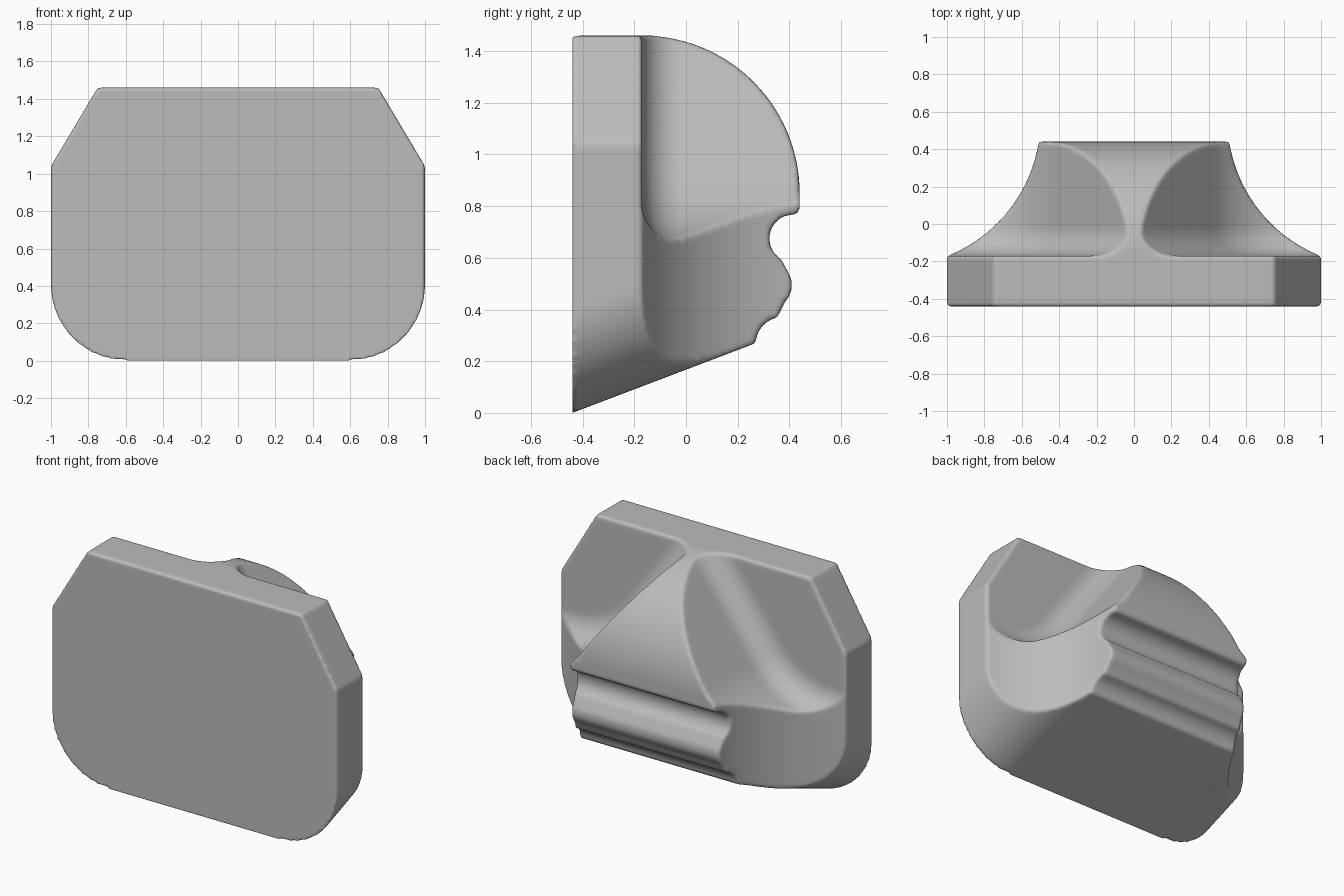
import bpy
import bmesh
from math import sin, cos, pi, radians

cube = bpy.data.objects.get("Cube")
if cube:
    bpy.data.objects.remove(cube, do_unlink=True)

FRONT, PLATE, SLOPE = -0.44, -0.17, 0.38


def arc(cx, cy, r, start, end, n=32):
    """Points on an arc, angles in degrees."""
    steps = [radians(start + (end - start) * i / n) for i in range(n + 1)]
    return [(cx + r * cos(a), cy + r * sin(a)) for a in steps]


def loft(name, rings):
    """Closed solid through rings with equal point counts."""
    bm = bmesh.new()
    loops = [[bm.verts.new(p) for p in ring] for ring in rings]
    n = len(loops[0])
    for a, b in zip(loops, loops[1:]):
        for i in range(n):
            j = (i + 1) % n
            bm.faces.new((a[i], a[j], b[j], b[i]))
    bm.faces.new(loops[0])
    bm.faces.new(loops[-1])
    bmesh.ops.recalc_face_normals(bm, faces=bm.faces[:])
    mesh = bpy.data.meshes.new(name)
    bm.to_mesh(mesh)
    bm.free()
    obj = bpy.data.objects.new(name, mesh)
    bpy.context.collection.objects.link(obj)
    return obj


def apply(obj, mod):
    bpy.ops.object.select_all(action='DESELECT')
    bpy.context.view_layer.objects.active = obj
    obj.select_set(True)
    bpy.ops.object.modifier_apply(modifier=mod.name)


def cut(obj, cutter, operation):
    cutter.hide_render = True
    mod = obj.modifiers.new(cutter.name, 'BOOLEAN')
    mod.operation = operation
    mod.solver = 'EXACT'
    mod.object = cutter
    apply(obj, mod)
    bpy.data.objects.remove(cutter, do_unlink=True)


# Body: plate outline swept backwards, its rounded underside rising with the slope
outline = (arc(-0.6, 0.4, 0.4, 180, 270) + arc(0.6, 0.4, 0.4, 270, 360)
           + [(1, 1.04), (0.75, 1.46), (-0.75, 1.46), (-1, 1.04)])
BACK = 0.6
rise = SLOPE * (BACK - FRONT)
body = loft("grip_block", [
    [(x, FRONT, z) for x, z in outline],
    [(x, BACK, z + (rise if z < 0.5 else 0)) for x, z in outline]])

# Side profile: domed back with two finger grooves
profile = ([(-0.6, 1.5), (-0.19, 1.5)] + arc(PLATE, 0.85, 0.61, 85, 0)
           + [(0.44, 0.785), (0.425, 0.768)]
           + arc(0.415, 0.675, 0.093, 100, 240, 16)
           + arc(0.32, 0.495, 0.09, 35, -45, 12)
           + arc(0.37, 0.27, 0.1, 100, 175, 10)
           + [(0.265, -0.2), (-0.6, -0.2)])
cut(body, loft("side_profile", [[(x, y, z) for y, z in profile] for x in (-1.3, 1.3)]),
    'INTERSECT')

# Plan profile: concave flare from the handle to the plate
flare = arc(1.285, 0.56, 0.785, 256, 182)
plan = [(1.1, -0.6)] + flare + [(-x, y) for x, y in reversed(flare)] + [(-1.1, -0.6)]
cut(body, loft("plan_profile", [[(x, y, z) for x, y in plan] for z in (-0.3, 1.8)]),
    'INTERSECT')


# Scoops: hollows either side of the central web, filleted into the plate
def scoop_section(inset, y, side):
    pts = arc(0.9, 1.23, 0.57 - inset, 216, 270, 24)
    x0, z0 = pts[0]
    top = 1.7
    lean = (top - z0) * sin(radians(36)) / cos(radians(36))
    pts = [(x0 - lean, top)] + pts + [(1.4, pts[-1][1]), (1.4, top)]
    return [(side * x, y, z) for x, z in pts]


FILLET = 0.15
for side, label in ((1, "left_scoop"), (-1, "right_scoop")):
    rings = []
    for i in range(13):
        a = i / 12 * pi / 2
        rings.append(scoop_section(FILLET * (1 - sin(a)), PLATE + FILLET * (1 - cos(a)), side))
    rings.append(scoop_section(0, 1.0, side))
    cut(body, loft(label, rings), 'DIFFERENCE')

# Softened edges
remesh = body.modifiers.new("even_surface", 'REMESH')
remesh.mode = 'VOXEL'
remesh.voxel_size = 0.011
apply(body, remesh)
soften = body.modifiers.new("soft_edges", 'SMOOTH')
soften.factor = 0.5
soften.iterations = 7
apply(body, soften)
body.data.polygons.foreach_set("use_smooth", [True] * len(body.data.polygons))

# Single matte grey
grey = bpy.data.materials.new("plain_grey")
grey.use_nodes = True
colour = (0.5, 0.5, 0.5, 1)
grey.diffuse_color = colour
shader = next(n for n in grey.node_tree.nodes if n.type == 'BSDF_PRINCIPLED')
shader.inputs["Base Color"].default_value = colour
body.data.materials.clear()
body.data.materials.append(grey)
body.data.update()
